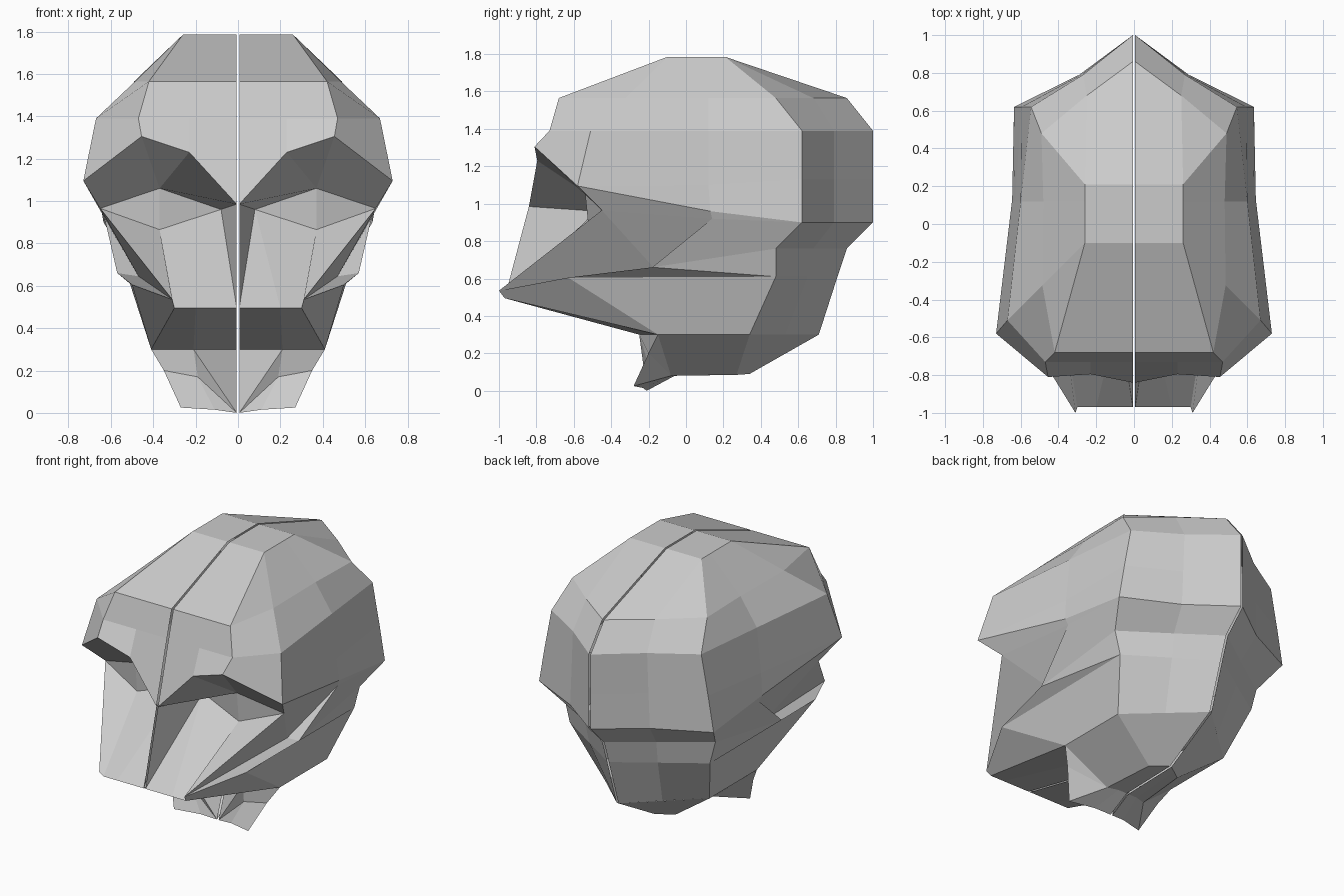
import bpy

default_cube = bpy.data.objects.get("Cube")
if default_cube:
    bpy.data.objects.remove(default_cube, do_unlink=True)

grey = bpy.data.materials.new("plain grey")
grey.use_nodes = True
grey.diffuse_color = (0.6, 0.6, 0.6, 1)
grey.node_tree.nodes["Principled BSDF"].inputs["Base Color"].default_value = grey.diffuse_color

SEAM = 0.006  # half the slit between the two halves


def mid(y, z):
    """Point on the edge of the centre slit."""
    return (SEAM, y, z)


def loft(name, *rows):
    """Flat-faced sheet between rows of points; repeated points give triangles."""
    verts, faces = [], []
    for upper, lower in zip(rows, rows[1:]):
        for i in range(len(upper) - 1):
            corners = (upper[i], lower[i], lower[i + 1], upper[i + 1])
            corners = list(dict.fromkeys(corners))
            if len(corners) < 3:
                continue
            for p in corners:
                if p not in verts:
                    verts.append(p)
            faces.append([verts.index(p) for p in corners])
    mesh = bpy.data.meshes.new(name)
    mesh.from_pydata(verts, [], faces)
    mesh.materials.append(grey)
    part = bpy.data.objects.new(name, mesh)
    bpy.context.collection.objects.link(part)
    mirror = part.modifiers.new("other half", 'MIRROR')
    mirror.use_mirror_merge = False


# Points shared by neighbouring parts
bridge = mid(-0.84, 0.985)
brow_arch = (0.23, -0.795, 1.23)
brow_peak = (0.455, -0.81, 1.305)
temple = (0.73, -0.58, 1.095)
temple_base = (0.645, 0.13, 0.96)
eye_inner = (0.08, -0.48, 0.96)
eye_upper = (0.37, -0.54, 1.06)
eye_outer = (0.65, -0.45, 0.965)
eye_lower = (0.37, -0.52, 0.865)
ear = (0.63, 0.14, 0.92)
skull_corner = (0.635, 0.62, 0.90)
skull_mid = (0.29, 0.79, 0.90)
skull_back = mid(1.0, 0.90)
lip_mid = mid(-0.97, 0.495)
lip_side = (0.20, -0.97, 0.495)
lip_corner = (0.30, -0.97, 0.495)
lip_tip = (0.31, -1.0, 0.535)
cheek_pocket = (0.47, -0.16, 0.645)
cheek_ridge = (0.57, -0.18, 0.66)
jaw_shoulder = (0.50, -0.63, 0.605)
nape_corner = (0.55, 0.48, 0.76)
nape_back = mid(0.86, 0.76)
jaw_corner = (0.51, 0.48, 0.61)
jaw_front = (0.41, -0.15, 0.30)
jaw_rear = (0.41, 0.34, 0.30)
jaw_back = mid(0.71, 0.30)
throat = mid(-0.10, 0.30)
chin_top = (0.21, -0.25, 0.30)
chin_mid = mid(-0.21, 0.0)
chin_inner = (0.11, -0.23, 0.015)
chin_tip = (0.27, -0.28, 0.025)
chin_dent = (0.19, -0.21, 0.17)
chin_side = (0.35, -0.20, 0.20)
base_front = (0.14, -0.08, 0.08)
base_rear = (0.11, 0.27, 0.085)
base_back = mid(0.34, 0.09)

# Cranium: rings from the flat crown down to the temples
crown_front, crown_back = (0.26, -0.10, 1.785), (0.26, 0.21, 1.785)
crown = [mid(-0.10, 1.785), crown_front, crown_front, crown_front,
         (0.26, 0.12, 1.785), crown_back, crown_back, mid(0.21, 1.785)]
hairline_corner = (0.42, -0.68, 1.565)
hairline = [mid(-0.68, 1.565), (0.21, -0.68, 1.565), hairline_corner, (0.485, -0.325, 1.565),
            (0.48, 0.12, 1.565), (0.49, 0.48, 1.565), (0.25, 0.68, 1.565), mid(0.86, 1.565)]
forehead = [mid(-0.73, 1.39), (0.23, -0.73, 1.39), (0.47, -0.73, 1.39), (0.67, -0.51, 1.39),
            (0.60, 0.12, 1.39), (0.545, 0.62, 1.39), (0.27, 0.79, 1.39), mid(1.0, 1.39)]
widest = [bridge, brow_arch, brow_peak, temple,
          (0.63, 0.12, 1.10), (0.595, 0.62, 1.13), (0.28, 0.79, 1.13), mid(1.0, 1.13)]
loft("crown", [crown[0], crown[1], crown[1]], [crown[7], crown[5], crown[4]])
loft("cranium", crown, hairline, forehead, widest)
loft("lower_skull", widest[3:], [temple, temple_base, skull_corner, skull_mid, skull_back])
loft("temple_underside", [temple, temple_base, skull_corner], [eye_outer, ear, skull_corner])

# Face: brow underside, eyes and sloping mask
loft("brow_underside", widest[:4], [eye_inner, eye_upper, eye_upper, eye_outer])
loft("eye", [eye_inner, eye_upper, eye_outer], [eye_inner, eye_lower, eye_outer])
loft("nose_side", [bridge, bridge], [lip_mid, eye_inner])
loft("mask", [eye_inner, eye_inner, eye_lower, eye_outer],
     [lip_mid, lip_side, lip_corner, lip_tip])

# Cheeks: pocket behind the mask, then a ridge overhanging the jaw
loft("cheek_pocket", [eye_outer, eye_outer, ear],
     [lip_tip, cheek_pocket, ear],
     [lip_tip, cheek_ridge, ear])
loft("cheek", [ear, skull_corner],
     [cheek_ridge, nape_corner],
     [cheek_ridge, jaw_corner])
loft("cheek_underside", [lip_tip, cheek_ridge, jaw_corner],
     [lip_tip, jaw_shoulder, jaw_corner])
loft("jaw", [lip_tip, jaw_shoulder, jaw_corner], [lip_corner, jaw_front, jaw_rear])
loft("palate", [lip_mid, lip_side, lip_corner], [throat, chin_top, jaw_front])

# Back of the head and neck
loft("nape", [skull_corner, skull_mid, skull_back],
     [nape_corner, (0.26, 0.68, 0.76), nape_back],
     [jaw_corner, (0.25, 0.65, 0.61), mid(0.81, 0.61)],
     [jaw_rear, (0.20, 0.53, 0.30), jaw_back])
loft("neck", [jaw_front, jaw_rear, jaw_back], [base_front, base_rear, base_back])

# Chin with two pointed prongs, and the underside
loft("chin", [throat, chin_top, chin_top, jaw_front, jaw_front],
     [chin_mid, chin_mid, chin_dent, chin_side, base_front],
     [chin_mid, chin_mid, chin_inner, chin_tip, base_front])
loft("base", [chin_mid, chin_inner, chin_tip],
     [mid(-0.06, 0.08), (0.07, -0.06, 0.08), base_front],
     [base_back, (0.05, 0.31, 0.09), base_rear])
